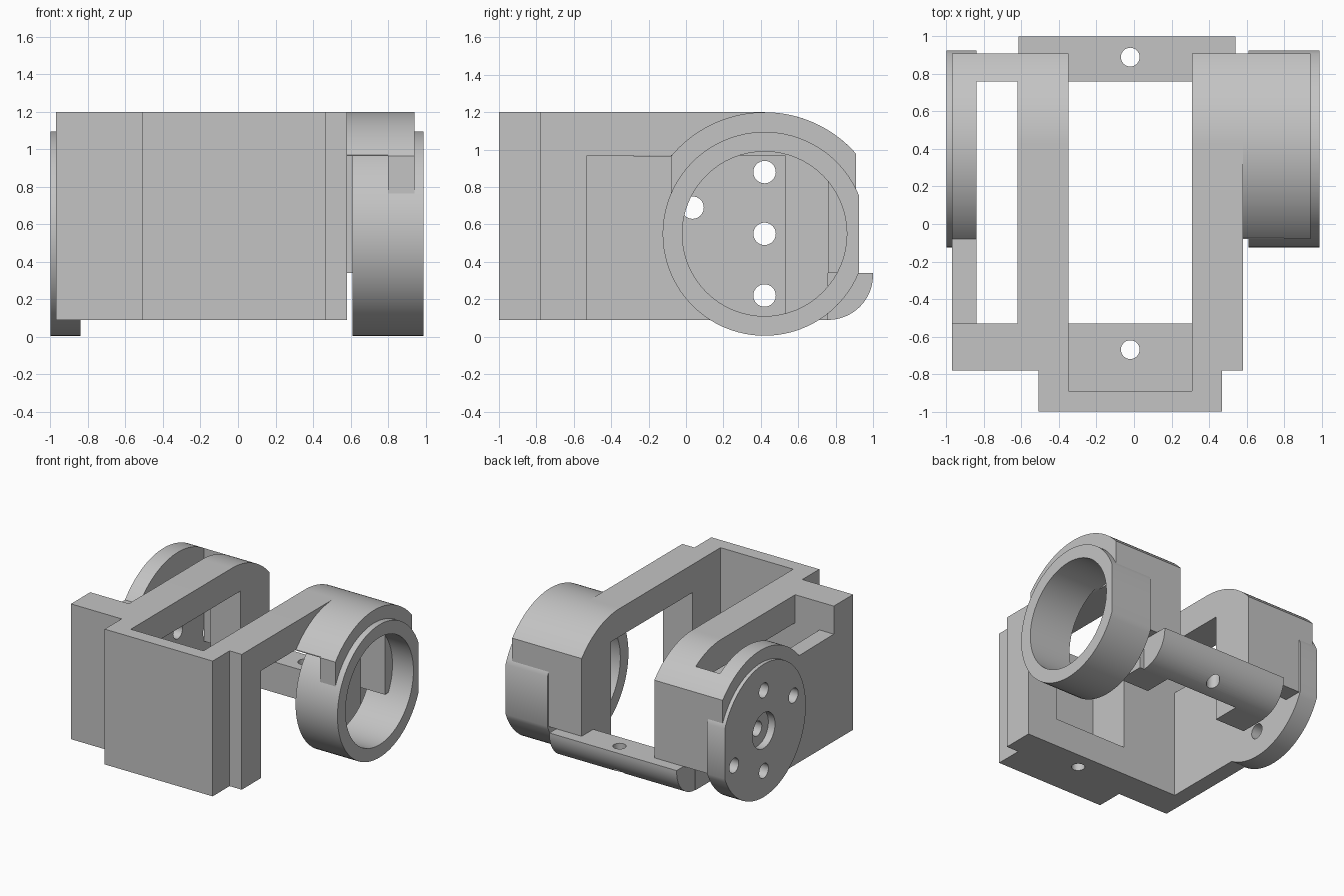
import bpy, bmesh, math
from mathutils import Vector

if "Cube" in bpy.data.objects:
    bpy.data.objects.remove(bpy.data.objects["Cube"], do_unlink=True)

grey = bpy.data.materials.new("plain grey")
grey.use_nodes = True
colour = (0.55, 0.55, 0.55, 1)
grey.diffuse_color = colour
grey.node_tree.nodes["Principled BSDF"].inputs["Base Color"].default_value = colour

CY, CZ = 0.42, 0.55            # pivot axis, running along x
R_CAP, R_RING, R_BORE = 0.65, 0.545, 0.44
BACK = 0.91
BOTTOM, TOP = 0.09, 1.2


def arc(r, a0, a1, n=24, cy=CY, cz=CZ):
    """Points along an arc in the y-z plane, angles in degrees."""
    steps = [math.radians(a0 + (a1 - a0) * i / n) for i in range(n + 1)]
    return [(cy + r * math.cos(a), cz + r * math.sin(a)) for a in steps]


def prism(name, pts, lo, hi, axis="x"):
    """Extrude a profile (y-z for axis x, x-y for axis z)."""
    place = (lambda p, h: (h, *p)) if axis == "x" else (lambda p, h: (*p, h))
    bm = bmesh.new()
    face = bm.faces.new([bm.verts.new(place(p, lo)) for p in pts])
    ext = bmesh.ops.extrude_face_region(bm, geom=[face])
    move = Vector(place((0, 0), hi - lo))
    bmesh.ops.translate(bm, vec=move, verts=[v for v in ext["geom"] if isinstance(v, bmesh.types.BMVert)])
    bmesh.ops.recalc_face_normals(bm, faces=bm.faces)
    mesh = bpy.data.meshes.new(name)
    bm.to_mesh(mesh)
    bm.free()
    mesh.materials.append(grey)
    ob = bpy.data.objects.new(name, mesh)
    bpy.context.collection.objects.link(ob)
    return ob


def rect(a0, a1, b0, b1):
    return [(a0, b0), (a1, b0), (a1, b1), (a0, b1)]


def disc(r, y=CY, z=CZ, n=64):
    return arc(r, 0, 360, n, y, z)[:-1]


def activate(ob):
    bpy.ops.object.select_all(action="DESELECT")
    ob.select_set(True)
    bpy.context.view_layer.objects.active = ob


def cut(ob, *cutter):
    """Subtract a prism from a part."""
    tool = prism("cutter", *cutter)
    tool.hide_render = True
    mod = ob.modifiers.new("cut", "BOOLEAN")
    mod.operation, mod.solver, mod.object = "DIFFERENCE", "EXACT", tool
    activate(ob)
    bpy.ops.object.modifier_apply(modifier=mod.name)
    bpy.data.objects.remove(tool, do_unlink=True)


def clipped_disc(r, limit):
    """Circle cut off flat at the back."""
    a = math.degrees(math.acos((limit - CY) / r))
    return arc(r, a, 360 - a, 72)


a_back = math.degrees(math.acos((BACK - CY) / R_CAP))
a_front = math.degrees(math.acos((-0.08 - CY) / R_CAP))
parts = []

# Stepped front block with its open pocket
parts.append(prism("front_block", [
    (-0.51, -1), (0.47, -1), (0.47, -0.78), (0.58, -0.78), (0.58, -0.53),
    (0.31, -0.53), (0.31, -0.89), (-0.35, -0.89), (-0.35, -0.53),
    (-0.97, -0.53), (-0.97, -0.78), (-0.51, -0.78)], BOTTOM, TOP, "z"))
floor = prism("pocket_floor", rect(-0.35, 0.31, -0.89, -0.53), BOTTOM, 0.32, "z")
cut(floor, disc(0.05, -0.02, -0.67, 32), 0, 0.5, "z")
parts.append(floor)

# Two hooked arms: top bar, rounded shoulder and rear leg
hook = [(-0.53, 0.97), (0.53, 0.97), (0.53, BOTTOM), (0.76, BOTTOM), (0.76, 0.34),
        (BACK, 0.34)] + arc(R_CAP, a_back, 90) + [(-0.53, TOP)]
for name, x0, x1 in (("left_arm", 0.31, 0.58), ("right_arm", -0.62, -0.35)):
    parts.append(prism(name, hook, x0, x1))

# Rear walls that reach outward from the legs
wall = [(0.76, 0.34), (BACK, 0.34)] + arc(R_CAP, a_back, math.degrees(math.acos((0.76 - CY) / R_CAP)))
for name, x0, x1 in (("left_rear_wall", 0.58, 0.8), ("right_rear_wall", -0.84, -0.62)):
    parts.append(prism(name, wall, x0, x1))

# Cross rod with a rounded underside
rod = prism("cross_rod", [(0.76, 0.34), (0.76, BOTTOM)] + arc(0.24, -90, 0, 20, 0.76, 0.33)
            + [(1, 0.34)], -0.615, 0.54)
cut(rod, disc(0.05, -0.02, 0.89, 32), 0, 0.5, "z")
parts.append(rod)

# Bearing ring and the cap around it
ring = prism("bearing_ring", clipped_disc(R_RING, 0.925), 0.61, 0.99)
cut(ring, disc(R_BORE), 0.5, 1.1)
shell = prism("ring_top_shell", arc(R_CAP, a_back, a_front, 40) + [(-0.08, 0.97), (BACK, 0.97)], 0.58, 0.8)
cap = prism("ring_outer_cap", arc(R_CAP, a_back, a_front, 40) + [(-0.08, 0.34), (BACK, 0.34)], 0.8, 0.94)
for ob in (shell, cap):
    cut(ob, disc(R_BORE), 0.5, 1.1)
parts += [ring, shell, cap]

# Outer plate and round mounting disc with its bolt holes
plate = prism("side_plate", [(-0.53, BOTTOM), (0.6, BOTTOM), (0.75, 0.34), (BACK, 0.34)]
              + arc(R_CAP, a_back, a_front, 40) + [(-0.53, 0.97)], -0.97, -0.84)
mount = prism("mounting_disc", clipped_disc(R_RING, 0.925), -1, -0.84)
holes = [(0, 0), (0, 0.33), (0, -0.33), (-0.385, 0.14), (0.385, -0.14)]
for ob in (plate, mount):
    for dy, dz in holes:
        cut(ob, disc(0.06, CY + dy, CZ + dz, 32), -1.1, -0.8)
    cut(ob, disc(0.145), -1.1, -0.94)
parts += [plate, mount]

for ob in parts:
    activate(ob)
    bpy.ops.object.shade_smooth_by_angle(angle=math.radians(25))
